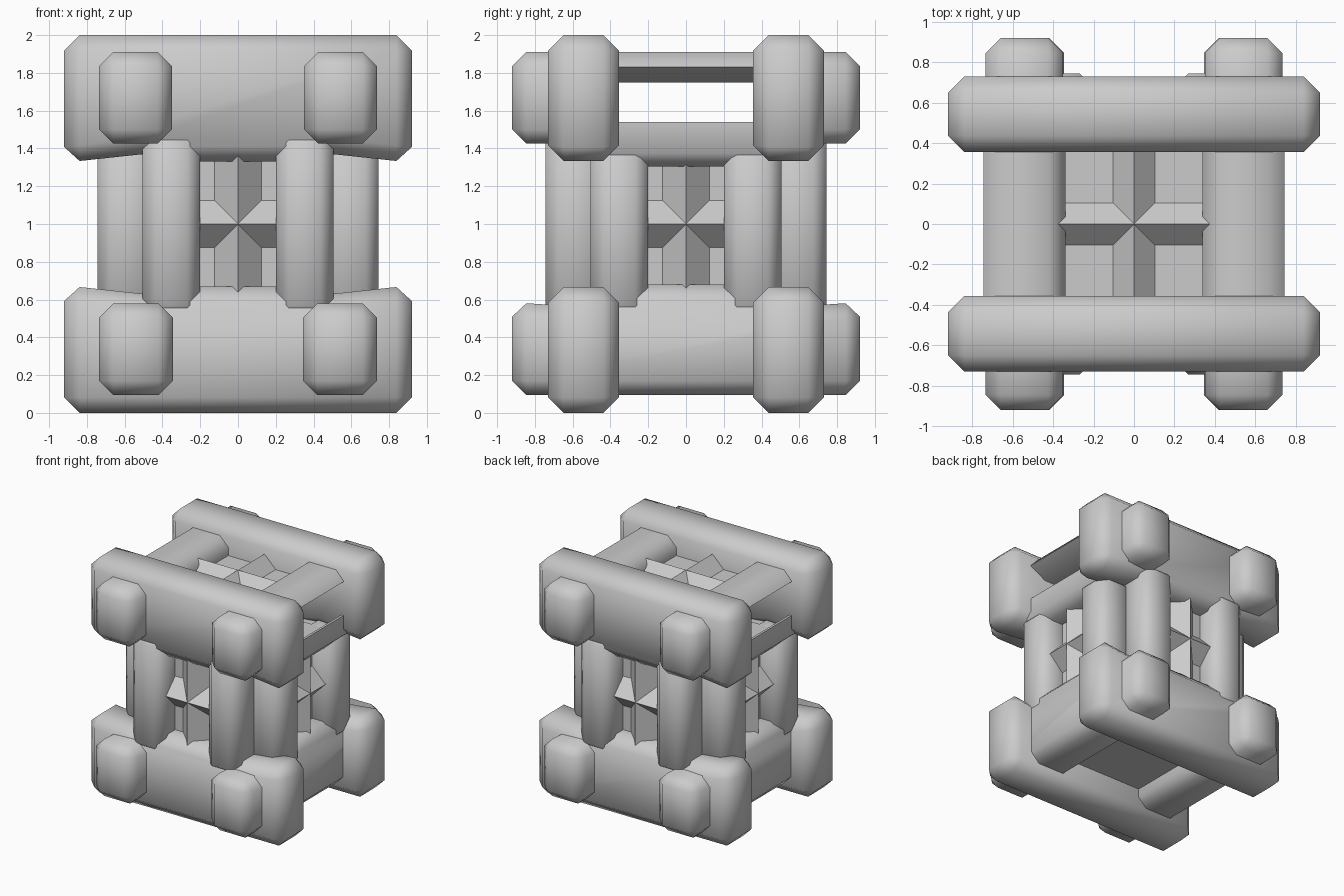
import bpy, bmesh, math

if "Cube" in bpy.data.objects:
    bpy.data.objects.remove(bpy.data.objects["Cube"])


def prism(name, pts, axis, lo, hi, bevel=0.0, mirror=""):
    """Extrude a 2D outline along an axis; z is measured from the model's middle (z = 1)."""
    def place(p, t):
        u, v = p
        v3 = {'x': (t, u, v), 'y': (u, t, v), 'z': (u, v, t)}[axis]
        return (v3[0], v3[1], v3[2] - 1)

    bm = bmesh.new()
    a = [bm.verts.new(place(p, lo)) for p in pts]
    b = [bm.verts.new(place(p, hi)) for p in pts]
    n = len(pts)
    bm.faces.new(a)
    bm.faces.new(b)
    for i in range(n):
        j = (i + 1) % n
        bm.faces.new((a[i], a[j], b[j], b[i]))
    bmesh.ops.recalc_face_normals(bm, faces=bm.faces)
    me = bpy.data.meshes.new(name)
    bm.to_mesh(me)
    bm.free()
    ob = bpy.data.objects.new(name, me)
    ob.location.z = 1
    bpy.context.collection.objects.link(ob)
    if bevel:
        m = ob.modifiers.new("chamfer", 'BEVEL')
        m.width = bevel
        m.segments = 1
        m.limit_method = 'ANGLE'
        m.angle_limit = math.radians(40)
    if mirror:
        m = ob.modifiers.new("mirror", 'MIRROR')
        m.use_axis = tuple(c in mirror for c in "xyz")
        m.use_mirror_merge = False
    bpy.ops.object.select_all(action='DESELECT')
    ob.select_set(True)
    bpy.context.view_layer.objects.active = ob
    bpy.ops.object.convert(target='MESH')
    bpy.ops.object.shade_smooth_by_angle(angle=math.radians(50))
    return ob


def rect(u0, u1, v0, v1):
    return [(u0, v0), (u1, v0), (u1, v1), (u0, v1)]


# four long beams across the front and back, slightly arched underneath
beam = [(.92, 1.325), (.5, 1.37), (.3, 1.33), (-.3, 1.33),
        (-.5, 1.37), (-.92, 1.325), (-.92, 2), (.92, 2)]
prism("long_beam", beam, 'y', .355, .73, .082, "yz")

# lower side beams, running front to back with protruding ends
side = [(.92, .095), (.92, .585), (.6, .565), (.3, .68), (-.3, .68),
        (-.6, .565), (-.92, .585), (-.92, .095)]
prism("lower_side_beam", side, 'x', .345, .735, .075, "x")

# protruding ends of the upper side beams
prism("upper_beam_end", rect(.35, .735, 1.425, 1.91), 'y', .42, .92, .075, "xy")

# top rails and side headers, with an open slot between them
rail = [(.34, 1.75), (.34, 1.83), (.42, 1.91), (.67, 1.91), (.745, 1.83), (.6, 1.75)]
prism("top_rail", rail, 'y', -.45, .45, 0, "x")
header = [(.48, 1.305), (.67, 1.305), (.74, 1.375), (.74, 1.54),
          (.72, 1.54), (.70, 1.42), (.48, 1.42)]
prism("side_header", header, 'y', -.45, .45, 0, "x")

# paired upright posts on all four sides
prism("front_post", rect(.2, .505, .42, .745), 'z', .5, 1.5, .07, "xy")
prism("side_post", rect(.42, .745, .2, .505), 'z', .5, 1.42, .07, "xy")

# recessed panels and inner core
prism("core", rect(-.48, .48, -.48, .48), 'z', .4, 1.4)
prism("front_panel", rect(-.3, .3, -.555, .555), 'z', .55, 1.42)
prism("side_panel", rect(-.555, .555, -.3, .3), 'z', .55, 1.42)
prism("top_panel", rect(-.4, .4, -.45, .45), 'z', 1.75, 1.76)
prism("bottom_panel", rect(-.4, .4, -.45, .45), 'z', .24, .27)

# ridged crosses on the front, side and top panels
D, R, H = .55, .68, .13
prism("front_cross_bar", [(D, 1 - H), (R, 1), (D, 1 + H)], 'x', -.3, .3, 0, "y")
prism("front_cross_upright", [(-H, D), (0, R), (H, D)], 'z', .6, 1.4, 0, "y")
prism("side_cross_bar", [(D, 1 - H), (R, 1), (D, 1 + H)], 'y', -.3, .3, 0, "x")
prism("side_cross_upright", [(D, -H), (R, 0), (D, H)], 'z', .6, 1.4, 0, "x")
top_ridge = [(-.11, 1.755), (0, 1.865), (.11, 1.755)]
prism("top_cross_x", top_ridge, 'x', -.42, .42)
prism("top_cross_y", top_ridge, 'y', -.42, .42)
